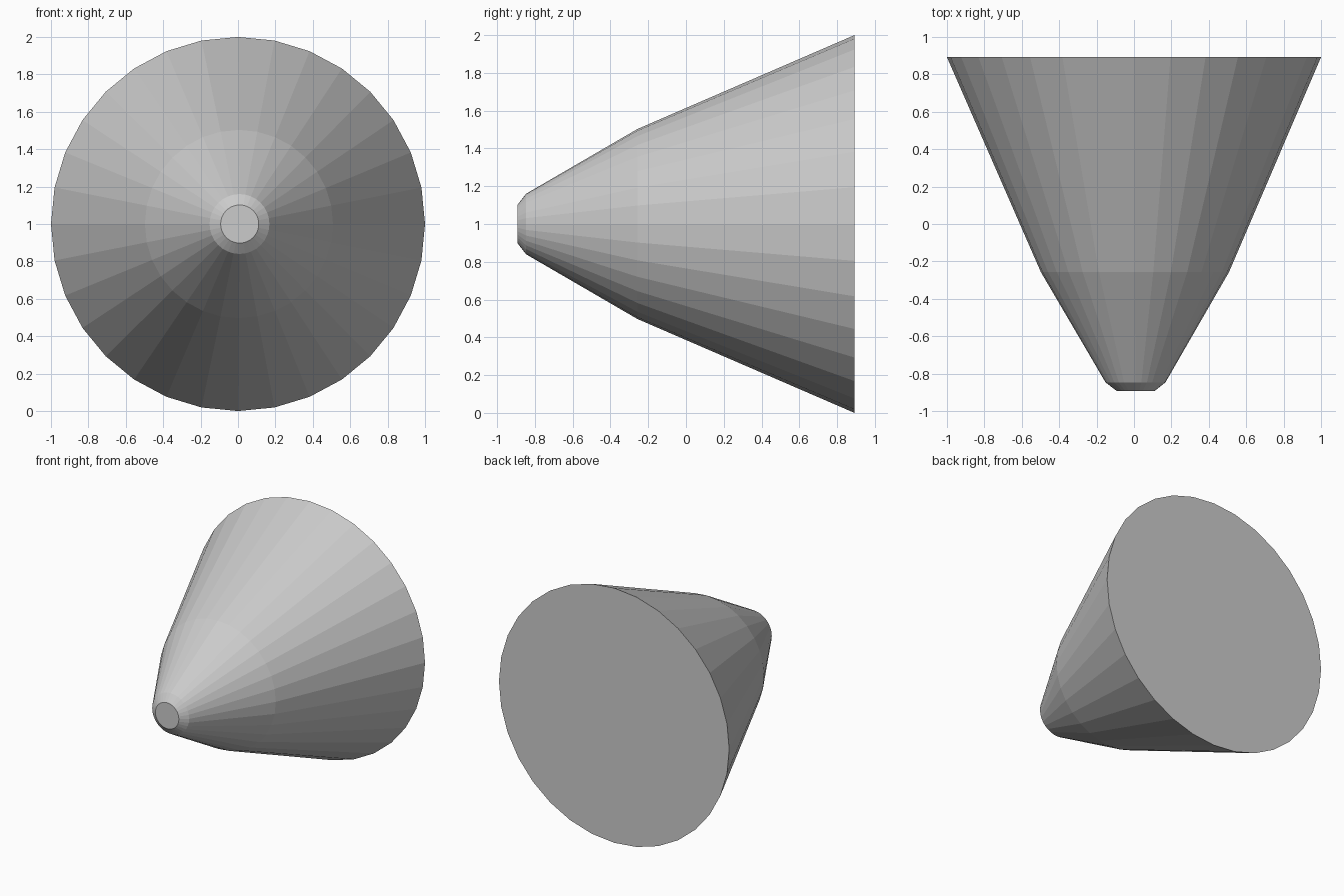
import bpy, bmesh
from math import cos, sin, tau

if "Cube" in bpy.data.objects:
    bpy.data.objects.remove(bpy.data.objects["Cube"])

SIDES = 32
# Profile rings from tip to base: y, radius, x offset
PROFILE = [(-0.892, 0.102, 0.009), (-0.847, 0.16, 0.008),
           (-0.257, 0.503, 0.005), (0.892, 1.0, 0.0)]

# Cone body: bridged rings with flat end caps
bm = bmesh.new()
rings = [[bm.verts.new((dx + r * cos(tau * i / SIDES), y, 1 + r * sin(tau * i / SIDES)))
          for i in range(SIDES)] for y, r, dx in PROFILE]
for a, b in zip(rings, rings[1:]):
    for i in range(SIDES):
        j = (i + 1) % SIDES
        bm.faces.new((a[i], a[j], b[j], b[i]))
bm.faces.new(rings[0])
bm.faces.new(rings[-1])
bmesh.ops.recalc_face_normals(bm, faces=bm.faces)

mesh = bpy.data.meshes.new("cone_body")
bm.to_mesh(mesh)
bm.free()
bpy.context.collection.objects.link(bpy.data.objects.new("cone_body", mesh))
